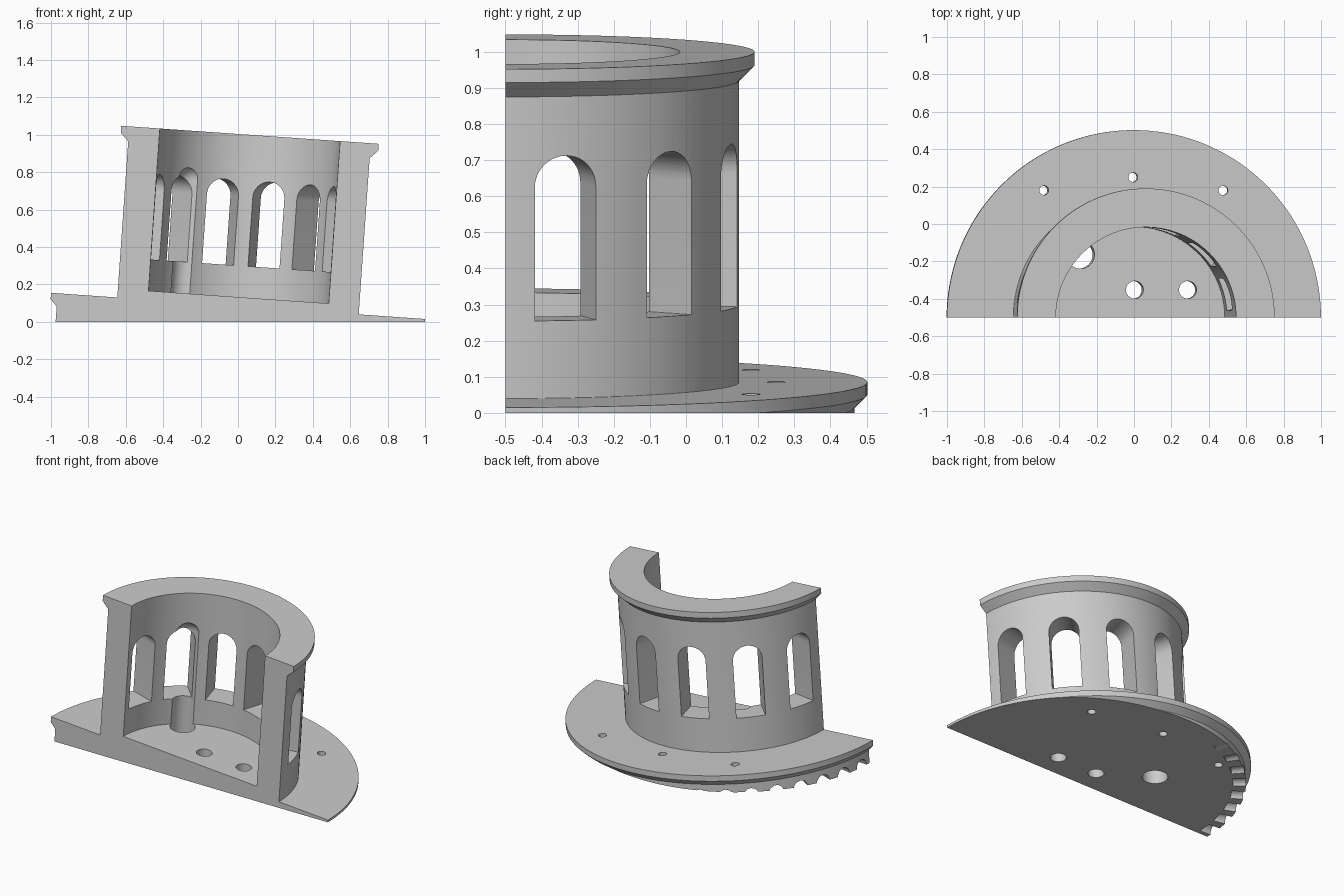
import bpy, bmesh, math
from mathutils import Matrix, Vector

if "Cube" in bpy.data.objects:
    bpy.data.objects.remove(bpy.data.objects["Cube"], do_unlink=True)

grey = bpy.data.materials.new("plain grey")
grey.use_nodes = True
COLOUR = (0.6, 0.6, 0.6, 1)
grey.diffuse_color = COLOUR
grey.node_tree.nodes["Principled BSDF"].inputs["Base Color"].default_value = COLOUR

# Leaning frame: the tower axis tips towards +x, its origin is the flange top
LEAN = Matrix.Translation((0, -0.5, 0.085)) @ Matrix.Rotation(math.radians(4), 4, 'Y')
cutters = []


def make(name, bm, matrix=LEAN):
    bmesh.ops.transform(bm, matrix=matrix, verts=bm.verts)
    bmesh.ops.recalc_face_normals(bm, faces=bm.faces)
    mesh = bpy.data.meshes.new(name)
    bm.to_mesh(mesh)
    bm.free()
    mesh.materials.append(grey)
    obj = bpy.data.objects.new(name, mesh)
    bpy.context.collection.objects.link(obj)
    return obj


def lathe(name, profile, steps):
    bm = bmesh.new()
    verts = [bm.verts.new((r, 0, z)) for r, z in profile]
    edges = [bm.edges.new(pair) for pair in zip(verts, verts[1:])]
    bmesh.ops.spin(bm, geom=verts + edges, cent=(0, 0, 0), axis=(0, 0, 1),
                   angle=math.tau, steps=steps, use_merge=True)
    bmesh.ops.remove_doubles(bm, verts=bm.verts, dist=1e-5)
    return make(name, bm)


def cutter(name, bm, matrix):
    obj = make(name, bm, matrix)
    obj.hide_render = True
    cutters.append(obj)


def prism_cutter(name, outline, depth, matrix):
    """Extrude a flat outline along its local z."""
    bm = bmesh.new()
    face = bm.faces.new([bm.verts.new((x, y, 0)) for x, y in outline])
    new = bmesh.ops.extrude_face_region(bm, geom=[face])["geom"]
    bmesh.ops.translate(bm, vec=(0, 0, depth),
                        verts=[v for v in new if isinstance(v, bmesh.types.BMVert)])
    cutter(name, bm, matrix)


def arc(radius, sweep, count, cy=0):
    return [(radius * math.cos(sweep * i / count), cy + radius * math.sin(sweep * i / count))
            for i in range(count + 1)]


def radial(angle, distance, z=0):
    """Frame whose z points outwards and whose y points up the tower."""
    return (LEAN @ Matrix.Rotation(math.radians(angle), 4, 'Z')
            @ Matrix.Translation((distance, 0, z))
            @ Matrix(((0, 0, 1, 0), (1, 0, 0, 0), (0, 1, 0, 0), (0, 0, 0, 1))))


# Flange, tower wall, collar and raised floor in one turned profile
body = lathe("tower_body", [
    (0, -0.25), (0.967, -0.25), (0.967, -0.07), (1.002, -0.035), (1.002, 0),
    (0.647, 0), (0.647, 0.837), (0.69, 0.88), (0.69, 0.917),
    (0.483, 0.917), (0.483, 0.047), (0, 0.047)], 144)

# Arched windows
window = arc(0.0875, math.pi, 20, 0.585) + [(-0.0875, 0.215), (0.0875, 0.215)]
for k in range(6):
    prism_cutter("window_cutter", window, 0.4, radial(15 + 30 * k, 0.38))

# Notches under the thick edge of the flange
for k in range(8):
    prism_cutter("notch_cutter", arc(0.045, math.tau, 20)[:-1], 0.2,
                 radial(175.5 - 9 * k, 0.89, -0.15))

# Bolt holes in the flange and the floor
for x, y, r in ((-0.482, 0.68, 0.025), (-0.005, 0.75, 0.025), (0.478, 0.68, 0.025),
                (0, 0.148, 0.047), (0.285, 0.148, 0.047)):
    prism_cutter("hole_cutter", arc(r, math.tau, 32)[:-1], 0.6,
                 LEAN @ Matrix.Translation((x, y, -0.3)))

# Round-topped bore that grooves the inner wall
bm = bmesh.new()
dome = [(0, -0.3)] + [(r, 0.655 + z if i else -0.3) for i, (r, z) in
                      enumerate([(0.075, 0)] + arc(0.075, math.pi / 2, 10)[:-1])] + [(0, 0.73)]
verts = [bm.verts.new((r, 0, z)) for r, z in dome]
edges = [bm.edges.new(pair) for pair in zip(verts, verts[1:])]
bmesh.ops.spin(bm, geom=verts + edges, cent=(0, 0, 0), axis=(0, 0, 1),
               angle=math.tau, steps=40, use_merge=True)
bmesh.ops.remove_doubles(bm, verts=bm.verts, dist=1e-5)
cutter("bore_cutter", bm, LEAN @ Matrix.Translation((-0.29, 0.336, 0)))

# Upright section plane and level ground plane
for centre in ((0, -2.5, 0), (0, 0, -2)):
    bm = bmesh.new()
    bmesh.ops.create_cube(bm, size=4)
    cutter("trim_cutter", bm, Matrix.Translation(Vector(centre)))

for tool in cutters:
    mod = body.modifiers.new(tool.name, 'BOOLEAN')
    mod.operation = 'DIFFERENCE'
    mod.solver = 'EXACT'
    mod.object = tool

# Bake the cuts, then drop the cutters
bpy.context.view_layer.update()
graph = bpy.context.evaluated_depsgraph_get()
result = bpy.data.meshes.new_from_object(body.evaluated_get(graph))
body.modifiers.clear()
body.data = result
for tool in cutters:
    bpy.data.objects.remove(tool, do_unlink=True)

bpy.ops.object.select_all(action='DESELECT')
body.select_set(True)
bpy.context.view_layer.objects.active = body
bpy.ops.object.shade_smooth_by_angle(angle=math.radians(25))
